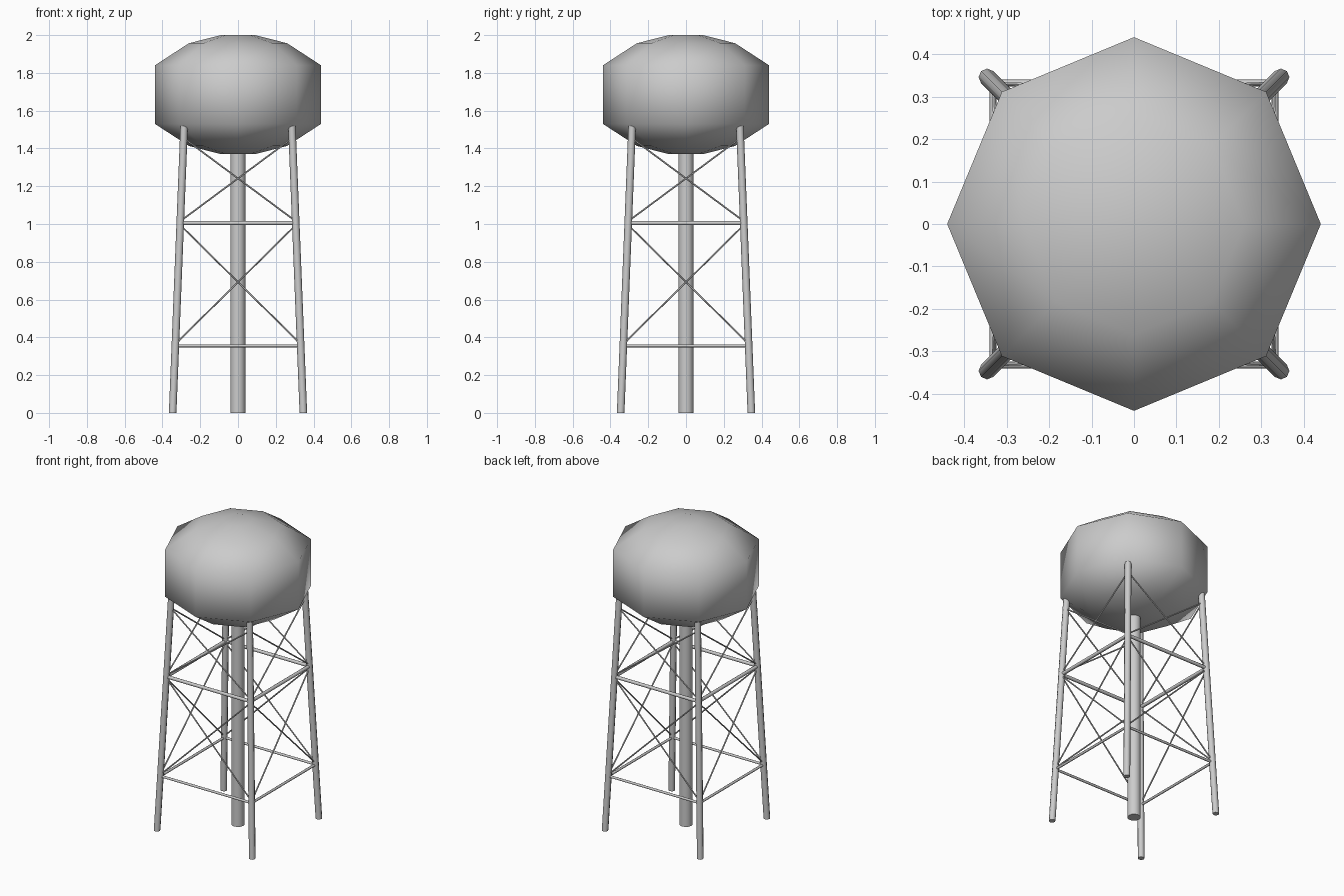
import bpy, bmesh, math
from mathutils import Vector

cube = bpy.data.objects.get("Cube")
if cube:
    bpy.data.objects.remove(cube, do_unlink=True)

steel = bpy.data.materials.new("grey steel")
steel.use_nodes = True
colour = (0.6, 0.6, 0.6, 1)
steel.diffuse_color = colour
steel.node_tree.nodes["Principled BSDF"].inputs["Base Color"].default_value = colour


def finish(name, bm):
    bmesh.ops.recalc_face_normals(bm, faces=bm.faces)
    mesh = bpy.data.meshes.new(name)
    bm.to_mesh(mesh)
    bm.free()
    mesh.materials.append(steel)
    obj = bpy.data.objects.new(name, mesh)
    bpy.context.collection.objects.link(obj)
    return obj


def smooth(obj, angle):
    bpy.ops.object.select_all(action="DESELECT")
    obj.select_set(True)
    bpy.context.view_layer.objects.active = obj
    bpy.ops.object.shade_smooth_by_angle(angle=math.radians(angle))


def loft(name, rings, sides, angle):
    """Capped solid through rings given as (centre, radius), kept horizontal."""
    bm = bmesh.new()
    loops = []
    for centre, radius in rings:
        loops.append([bm.verts.new(Vector(centre) + radius * Vector(
            (math.cos(math.tau * i / sides), math.sin(math.tau * i / sides), 0)))
            for i in range(sides)])
    for a, b in zip(loops, loops[1:]):
        for i in range(sides):
            j = (i + 1) % sides
            bm.faces.new((a[i], a[j], b[j], b[i]))
    bm.faces.new(loops[0][::-1])
    bm.faces.new(loops[-1])
    smooth(finish(name, bm), angle)


def rod(name, start, end, radius, sides):
    """Straight round bar between two points."""
    start, end = Vector(start), Vector(end)
    axis = end - start
    bm = bmesh.new()
    bmesh.ops.create_cone(bm, cap_ends=True, segments=sides, radius1=radius,
                          radius2=radius, depth=axis.length)
    obj = finish(name, bm)
    obj.location = (start + end) / 2
    obj.rotation_euler = axis.to_track_quat("Z", "Y").to_euler()
    smooth(obj, 50)


def leg_point(corner, z):
    """Centre of a tapering leg at height z."""
    reach = 0.346 - 0.04 * z
    return Vector((corner[0] * reach, corner[1] * reach, z))


# Tank: faceted eight-sided bowl, wall and dome
middle = 1.685
half = [(0.44, 0.155), (0.26, 0.272), (0.09, 0.315)]
profile = [(r, -h) for r, h in reversed(half)] + half
loft("tank", [((0, 0, middle + h), r) for r, h in profile], 8, 180)

# Central riser pipe
loft("riser_pipe", [((0, 0, 0), 0.04), ((0, 0, 1.4), 0.04)], 12, 50)

# Four leaning legs
corners = [(1, -1), (1, 1), (-1, 1), (-1, -1)]
for c in corners:
    loft("leg", [(leg_point(c, 0), 0.02), (leg_point(c, 1.53), 0.02)], 8, 50)

# Horizontal girts and crossed tie rods on every side
for a, b in zip(corners, corners[1:] + corners[:1]):
    for z, radius in ((0.355, 0.008), (1.005, 0.011)):
        rod("girt", leg_point(a, z), leg_point(b, z), radius, 8)
    for low, high in ((0.365, 0.995), (1.015, 1.455)):
        rod("tie_rod", leg_point(a, low), leg_point(b, high), 0.0045, 6)
        rod("tie_rod", leg_point(b, low), leg_point(a, high), 0.0045, 6)
